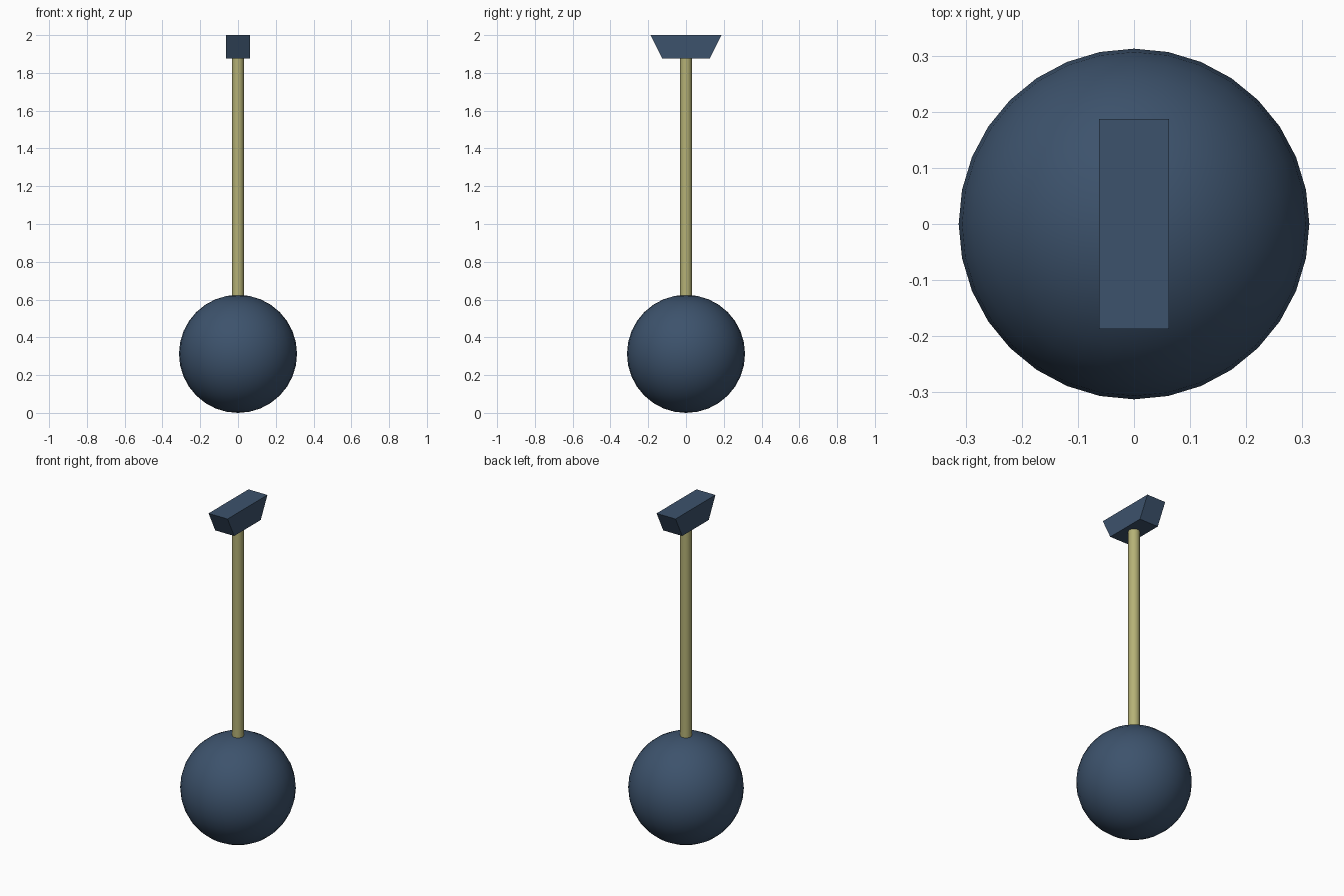
import bpy, bmesh, math
from mathutils import Matrix

if "Cube" in bpy.data.objects:
    bpy.data.objects.remove(bpy.data.objects["Cube"])

R = 0.3125           # ball radius
POLE_TOP = 1.875     # underside of the head block


def material(name, rgb):
    m = bpy.data.materials.new(name)
    m.diffuse_color = (*rgb, 1.0)
    m.use_nodes = True
    m.node_tree.nodes["Principled BSDF"].inputs["Base Color"].default_value = m.diffuse_color
    return m


def add_part(name, bm, mat, smooth):
    bmesh.ops.recalc_face_normals(bm, faces=bm.faces)
    mesh = bpy.data.meshes.new(name)
    bm.to_mesh(mesh)
    bm.free()
    mesh.materials.append(mat)
    obj = bpy.data.objects.new(name, mesh)
    bpy.context.collection.objects.link(obj)
    if smooth:
        bpy.ops.object.select_all(action='DESELECT')
        obj.select_set(True)
        bpy.context.view_layer.objects.active = obj
        bpy.ops.object.shade_smooth_by_angle(angle=math.radians(40))
    return obj


navy = material("slate blue", (0.046, 0.085, 0.150))
khaki = material("khaki", (0.46, 0.44, 0.18))

# Round ball at the base
bm = bmesh.new()
bmesh.ops.create_uvsphere(bm, u_segments=32, v_segments=16, radius=R,
                          matrix=Matrix.Translation((0, 0, R)))
add_part("base_ball", bm, navy, True)

# Slim upright pole
bm = bmesh.new()
low = 2 * R - 0.003
bmesh.ops.create_cone(bm, cap_ends=True, segments=32, radius1=0.03125,
                      radius2=0.03125, depth=POLE_TOP - low,
                      matrix=Matrix.Translation((0, 0, (POLE_TOP + low) / 2)))
add_part("pole", bm, khaki, True)

# Head block, flared towards the top along y
bm = bmesh.new()
bmesh.ops.create_cube(bm, size=0.125)
for v in bm.verts:
    v.co.y *= 3.0 if v.co.z > 0 else 2.0
    v.co.z += POLE_TOP + 0.0625
add_part("head_block", bm, navy, False)
